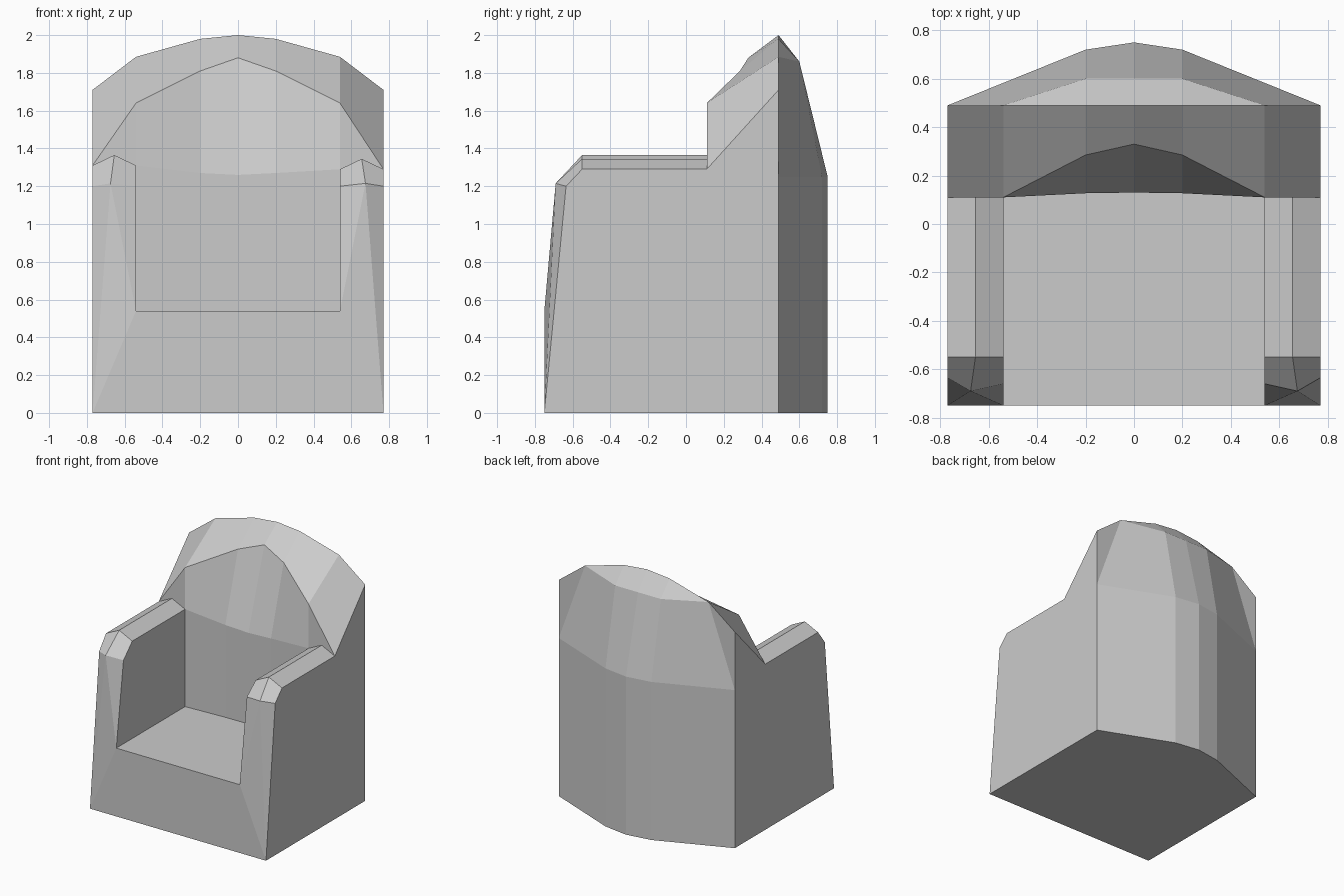
import bpy, bmesh

if "Cube" in bpy.data.objects:
    bpy.data.objects.remove(bpy.data.objects["Cube"])

bm = bmesh.new()
SEAT_Z, OUT, INN = 0.54, 0.77, 0.54      # seat height, outer and inner arm faces
FRONT_Y, BACK_Y, REST_Y = -0.75, 0.49, 0.11
RIM = {-1: 1.31, 1: 1.29}                # arm edge height, slightly uneven as modelled


def face(*pts):
    unique = list(dict.fromkeys(pts))
    bm.faces.new([bm.verts.new(p) for p in unique])


def strip(a, b):
    """Quads between two rows of points."""
    for i in range(len(a) - 1):
        face(a[i], a[i + 1], b[i + 1], b[i])


def half(s, pts):
    """Points of one side, s = -1 or 1."""
    return [(s * x, y, z) for x, y, z in pts]


# seat cushion and front panel
face((-INN, FRONT_Y, SEAT_Z), (INN, FRONT_Y, SEAT_Z), (INN, REST_Y, SEAT_Z),
     (0.2, 0.127, SEAT_Z), (0, 0.13, SEAT_Z), (-0.2, 0.127, SEAT_Z), (-INN, REST_Y, SEAT_Z))
face((-OUT, FRONT_Y, 0), (OUT, FRONT_Y, 0), (INN, FRONT_Y, SEAT_Z), (-INN, FRONT_Y, SEAT_Z))

# underside
face((-OUT, FRONT_Y, 0), (OUT, FRONT_Y, 0), (OUT, BACK_Y, 0), (0.2, 0.72, 0),
     (0, 0.75, 0), (-0.2, 0.72, 0), (-OUT, BACK_Y, 0))


def arm(s):
    z = RIM[s]
    rear = half(s, [(OUT, REST_Y, z), (0.655, REST_Y, z + 0.055), (INN, REST_Y, z)])
    bend = half(s, [(OUT, -0.55, z), (0.655, -0.55, z + 0.055), (INN, -0.55, z)])
    nose = half(s, [(OUT, -0.635, 1.2), (0.675, -0.69, 1.215), (INN, -0.66, 1.2)])
    foot, knee, hip = half(s, [(OUT, FRONT_Y, 0), (INN, FRONT_Y, SEAT_Z), (INN, REST_Y, SEAT_Z)])
    # padded top and rounded front
    strip(rear, bend)
    strip(bend, nose)
    face(foot, nose[0], nose[1])
    face(foot, nose[1], knee)
    face(knee, nose[1], nose[2])
    # inner wall, outer wall, and where the back rises behind the arm
    face(knee, nose[2], bend[2], rear[2], hip)
    face(foot, nose[0], bend[0], rear[0],
         *half(s, [(OUT, BACK_Y, 1.71), (OUT, BACK_Y, 1.25), (OUT, BACK_Y, 0)]))
    face(*rear, (s * INN, REST_Y, 1.64))


def backrest(s):
    z = RIM[s]
    ridge = half(s, [(OUT, BACK_Y, 1.71), (INN, BACK_Y, 1.885), (0.2, BACK_Y, 1.98), (0, BACK_Y, 2.0)])
    arch = half(s, [(OUT, REST_Y, z), (INN, REST_Y, 1.64), (0.2, 0.285, 1.81), (0, 0.33, 1.88)])
    lumbar = half(s, [(INN, REST_Y, z), (0.2, 0.127, 1.27), (0, 0.13, 1.26)])
    base = [(x, y, SEAT_Z) for x, y, _ in lumbar]
    # top slope, headrest and lumbar panels
    strip(ridge, arch)
    strip(arch[1:], lumbar)
    strip(lumbar, base)
    # outer back: upper facets, then the straight lower wall
    brow = half(s, [(0.2, 0.6, 1.86), (0, 0.6, 1.86)])
    waist = half(s, [(OUT, BACK_Y, 1.25), (0.2, 0.72, 1.25), (0, 0.75, 1.25)])
    strip(ridge[2:], brow)
    strip(brow, waist[1:])
    face(ridge[0], ridge[1], waist[0])
    face(ridge[1], brow[0], waist[1], waist[0])
    face(ridge[1], ridge[2], brow[0])
    strip(waist, [(x, y, 0) for x, y, _ in waist])


for side in (-1, 1):
    arm(side)
    backrest(side)

# weld the panels into one upholstered shell
bmesh.ops.remove_doubles(bm, verts=bm.verts[:], dist=0.001)
bmesh.ops.recalc_face_normals(bm, faces=bm.faces[:])
mesh = bpy.data.meshes.new("armchair")
bm.to_mesh(mesh)
bm.free()
bpy.context.collection.objects.link(bpy.data.objects.new("armchair", mesh))
